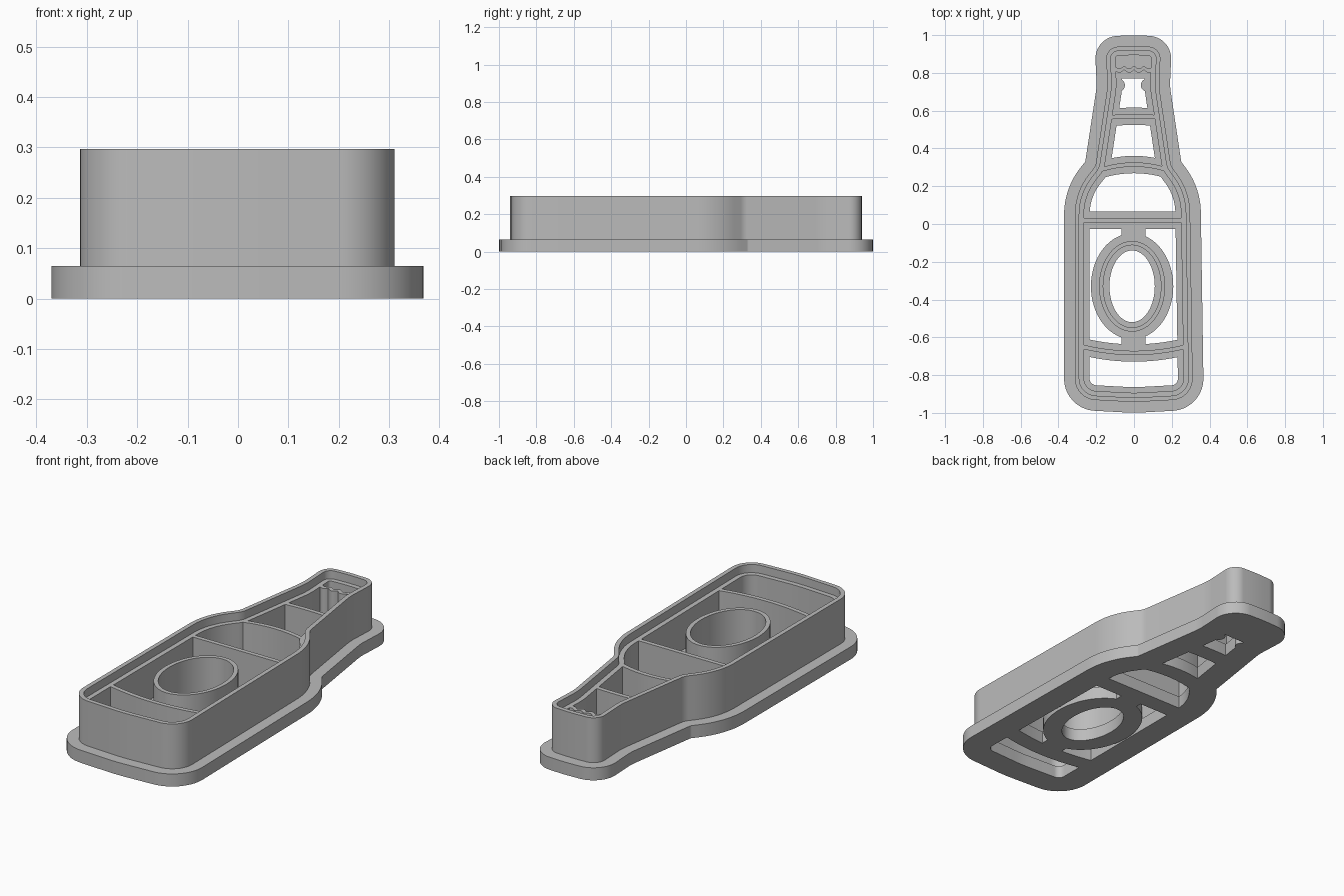
import bpy, bmesh, math
from mathutils import Vector
from mathutils.geometry import intersect_point_line

cube = bpy.data.objects.get("Cube")
if cube:
    bpy.data.objects.remove(cube, do_unlink=True)

BASE, RIB, RIM = 0.065, 0.255, 0.297   # heights of plate, inner walls, outer wall

grey = bpy.data.materials.new("plain grey")
grey.use_nodes = True
grey.diffuse_color = (0.5, 0.5, 0.5, 1)
grey.node_tree.nodes["Principled BSDF"].inputs["Base Color"].default_value = (0.5, 0.5, 0.5, 1)


def fillet(corners, steps=12):
    """Round each (x, y, radius) corner of a closed outline."""
    out = []
    n = len(corners)
    for i, (x, y, r) in enumerate(corners):
        p = Vector((x, y))
        u = (Vector(corners[i - 1][:2]) - p).normalized()
        v = (Vector(corners[(i + 1) % n][:2]) - p).normalized()
        half = u.angle(v) / 2
        c = p + (u + v).normalized() * r / math.sin(half)
        s, e = (p + u * r / math.tan(half)) - c, (p + v * r / math.tan(half)) - c
        out += [c + s.lerp(e, k / steps).normalized() * r for k in range(steps + 1)]
    return out


def inset(pts, d):
    """Move a counter-clockwise outline inward, dropping points that fold over."""
    n = len(pts)
    out = []
    for i, p in enumerate(pts):
        a, b = (p - pts[i - 1]).normalized(), (pts[(i + 1) % n] - p).normalized()
        n1, n2 = Vector((-a.y, a.x)), Vector((-b.y, b.x))
        m = (n1 + n2).normalized()
        q = p + m * d / m.dot(n1)
        near = 9.0
        for j in range(n):
            s, e = pts[j - 1], pts[j]
            hit, t = intersect_point_line(q, s, e)
            hit = s.lerp(e, min(1, max(0, t)))
            near = min(near, (q - hit).length)
        if near > d - 0.001:
            out.append(q)
    return out


def ellipse(cx, cy, a, b, n=64):
    return [Vector((cx + a * math.cos(math.tau * k / n), cy + b * math.sin(math.tau * k / n)))
            for k in range(n)]


def strip(curve, half, width, n=24):
    """Crossbar outline that follows y = curve(x)."""
    xs = [width * (2 * k / n - 1) for k in range(n + 1)]
    return ([Vector((x, curve(x) - half)) for x in xs]
            + [Vector((x, curve(x) + half)) for x in reversed(xs)])


def box(x0, x1, y0, y1):
    return [Vector(p) for p in ((x0, y0), (x1, y0), (x1, y1), (x0, y1))]


def prism(name, pts, z0, z1):
    bm = bmesh.new()
    face = bm.faces.new([bm.verts.new((p.x, p.y, z0)) for p in pts])
    top = bmesh.ops.extrude_face_region(bm, geom=[face])["geom"]
    bmesh.ops.translate(bm, vec=(0, 0, z1 - z0),
                        verts=[g for g in top if isinstance(g, bmesh.types.BMVert)])
    bmesh.ops.recalc_face_normals(bm, faces=bm.faces)
    mesh = bpy.data.meshes.new(name)
    bm.to_mesh(mesh)
    bm.free()
    mesh.materials.append(grey)
    obj = bpy.data.objects.new(name, mesh)
    bpy.context.collection.objects.link(obj)
    return obj


def cut(obj, *cutters):
    """Subtract each cutter, bake the result and remove the cutters."""
    for c in cutters:
        mod = obj.modifiers.new("cut", 'BOOLEAN')
        mod.operation, mod.solver, mod.object = 'DIFFERENCE', 'EXACT', c
    bpy.context.view_layer.update()
    baked = bpy.data.meshes.new_from_object(obj.evaluated_get(bpy.context.evaluated_depsgraph_get()))
    obj.modifiers.clear()
    obj.data = baked
    for c in cutters:
        bpy.data.objects.remove(c, do_unlink=True)
    return obj


# Bottle silhouette, counter-clockwise from the bottom centre
outline = fillet([
    (0, -1.0, 1.0), (0.37, -0.98, 0.17), (0.352, 0.19, 0.4), (0.25, 0.33, 0.02),
    (0.19, 0.73, 0.3), (0.202, 0.99, 0.12), (0, 1.0, 1.0), (-0.21, 0.99, 0.12),
    (-0.197, 0.73, 0.3), (-0.258, 0.33, 0.02), (-0.37, 0.19, 0.4), (-0.37, -0.98, 0.17)])

# Crossbar centre lines
bars = [
    lambda x: 0.57 - 0.3 * x * x,
    lambda x: 0.315 - 0.9 * x * x,
    lambda x: 0.02,
    lambda x: -0.683 + 0.45 * x * x,
]
foil_edge = lambda x: 0.828 - 0.016 * abs(math.sin(x * 60))
LABEL = (-0.01, -0.33)

# Base plate: openings are the inner area less every supporting strip
opening = prism("opening", inset(outline, 0.135), -0.1, 0.2)
keep = [prism("keep", strip(f, 0.046, 0.5), -0.2, 0.3) for f in bars]
keep += [
    prism("keep", box(-0.065, 0.06, -0.66, 0.0), -0.2, 0.3),
    prism("keep", box(-0.4, 0.4, 0.77, 1.1), -0.2, 0.3),
    prism("keep", ellipse(-0.082, 0.735, 0.034, 0.034, 20), -0.2, 0.3),
    prism("keep", ellipse(0.07, 0.735, 0.034, 0.034, 20), -0.2, 0.3),
    prism("keep", ellipse(*LABEL, 0.218, 0.28), -0.2, 0.3),
]
cut(opening, *keep)
base_plate = cut(prism("base_plate", outline, 0, BASE), opening,
                 prism("label_opening", ellipse(*LABEL, 0.12, 0.19), -0.1, 0.2))

# Tall outer wall
outer_wall = cut(prism("outer_wall", inset(outline, 0.057), BASE, RIM),
                 prism("wall_core", inset(outline, 0.08), 0, 0.5))

# Lower inner walls with crossbars and the wavy foil edge
cells = prism("cells", inset(outline, 0.105), 0, 0.5)
cut(cells, *[prism("rib", strip(f, 0.0115, 0.5), -0.1, 0.6) for f in bars],
    prism("rib", strip(foil_edge, 0.011, 0.25, 120), -0.1, 0.6))
inner_walls = cut(prism("inner_walls", inset(outline, 0.08), BASE, RIB), cells)

# Oval label wall
label_wall = cut(prism("label_wall", ellipse(*LABEL, 0.175, 0.24), BASE, RIB),
                 prism("label_core", ellipse(*LABEL, 0.153, 0.218), 0, 0.5))

# Smooth curved sides, sharp rims
bpy.ops.object.select_all(action='DESELECT')
for obj in (base_plate, outer_wall, inner_walls, label_wall):
    obj.select_set(True)
    bpy.context.view_layer.objects.active = obj
bpy.ops.object.shade_smooth_by_angle(angle=math.radians(30))
